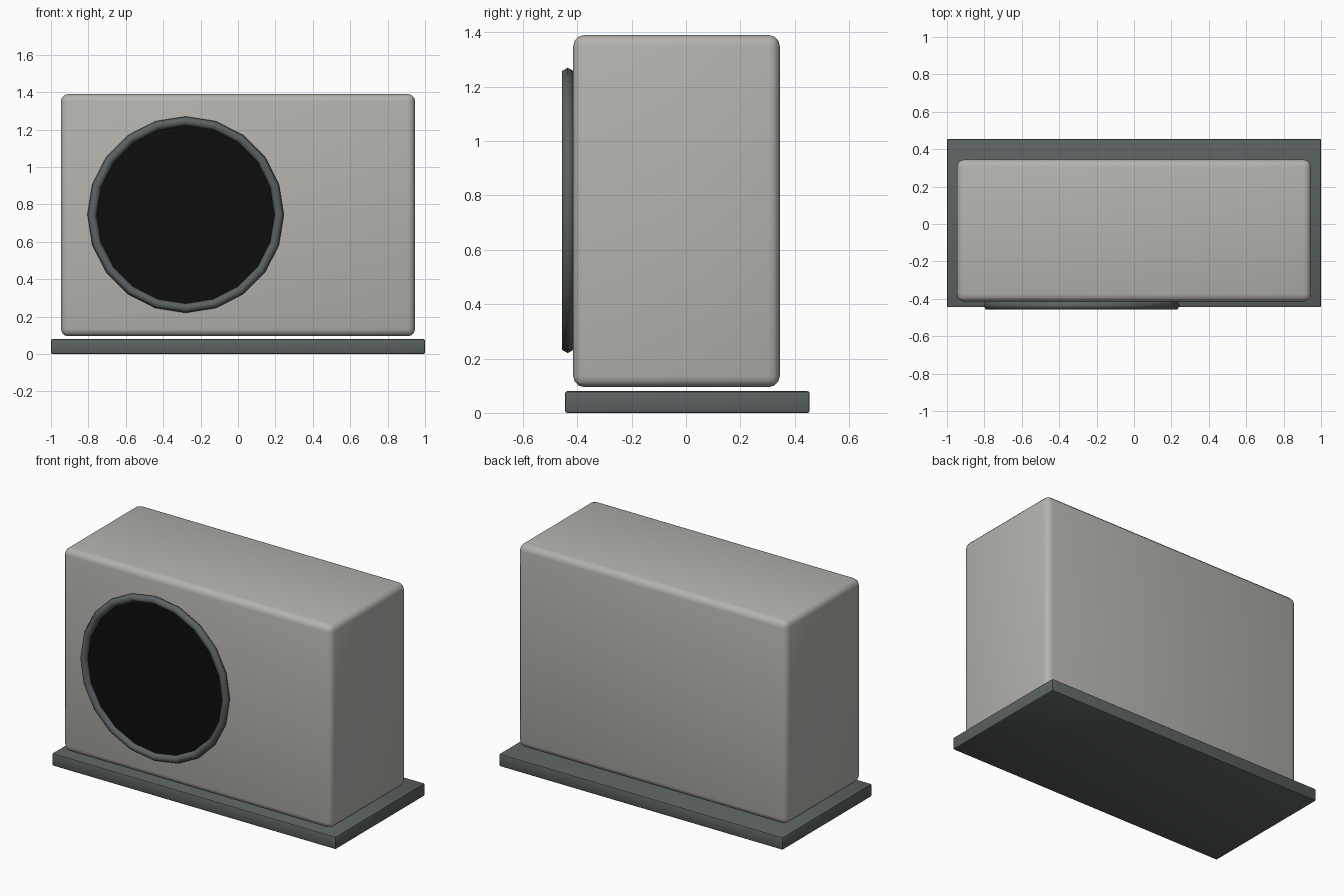
import bpy
import bmesh
import math
from mathutils import Matrix

if "Cube" in bpy.data.objects:
    bpy.data.objects.remove(bpy.data.objects["Cube"])


def material(name, rgb):
    m = bpy.data.materials.new(name)
    m.diffuse_color = (*rgb, 1)
    m.use_nodes = True
    m.node_tree.nodes["Principled BSDF"].inputs["Base Color"].default_value = m.diffuse_color
    return m


casing_grey = material("warm_light_grey", (0.46, 0.45, 0.42))
dark_grey = material("dark_slate_grey", (0.105, 0.12, 0.12))
black = material("near_black", (0.004, 0.004, 0.004))


def smooth(obj, angle):
    bpy.ops.object.select_all(action='DESELECT')
    obj.select_set(True)
    bpy.context.view_layer.objects.active = obj
    bpy.ops.object.shade_smooth_by_angle(angle=math.radians(angle))


def rounded_box(name, low, high, radius, segments, mat):
    """Box between two corners, with all edges rounded."""
    bm = bmesh.new()
    size = [h - l for l, h in zip(low, high)]
    centre = [(h + l) / 2 for l, h in zip(low, high)]
    bmesh.ops.create_cube(bm, size=1, matrix=Matrix.Translation(centre) @ Matrix.Diagonal((*size, 1)))
    bmesh.ops.bevel(bm, geom=bm.edges[:], offset=radius, segments=segments,
                    profile=0.5, affect='EDGES', clamp_overlap=True)
    mesh = bpy.data.meshes.new(name)
    bm.to_mesh(mesh)
    bm.free()
    mesh.materials.append(mat)
    obj = bpy.data.objects.new(name, mesh)
    bpy.context.collection.objects.link(obj)
    smooth(obj, 40)
    return obj


# Base slab and the casing that sits just above it
rounded_box("base_slab", (-1, -0.445, 0), (1, 0.455, 0.08), 0.008, 2, dark_grey)
rounded_box("casing", (-0.947, -0.415, 0.095), (0.947, 0.345, 1.39), 0.04, 3, casing_grey)

# Fan opening: ring with a dark disc inside
FAN_X, FAN_Z, FAN_RADIUS, SIDES = -0.28, 0.745, 0.5, 20

bpy.ops.mesh.primitive_torus_add(major_segments=SIDES, minor_segments=6,
                                 major_radius=FAN_RADIUS, minor_radius=0.025,
                                 location=(FAN_X, -0.435, FAN_Z),
                                 rotation=(math.pi / 2, 0, 0))
ring = bpy.context.object
ring.name = "fan_ring"
ring.data.materials.append(dark_grey)
smooth(ring, 65)

bpy.ops.mesh.primitive_cylinder_add(vertices=SIDES, radius=FAN_RADIUS - 0.005, depth=0.03,
                                    location=(FAN_X, -0.42, FAN_Z),
                                    rotation=(math.pi / 2, math.pi / SIDES * 2, 0))
disc = bpy.context.object
disc.name = "fan_opening"
disc.data.materials.append(black)
